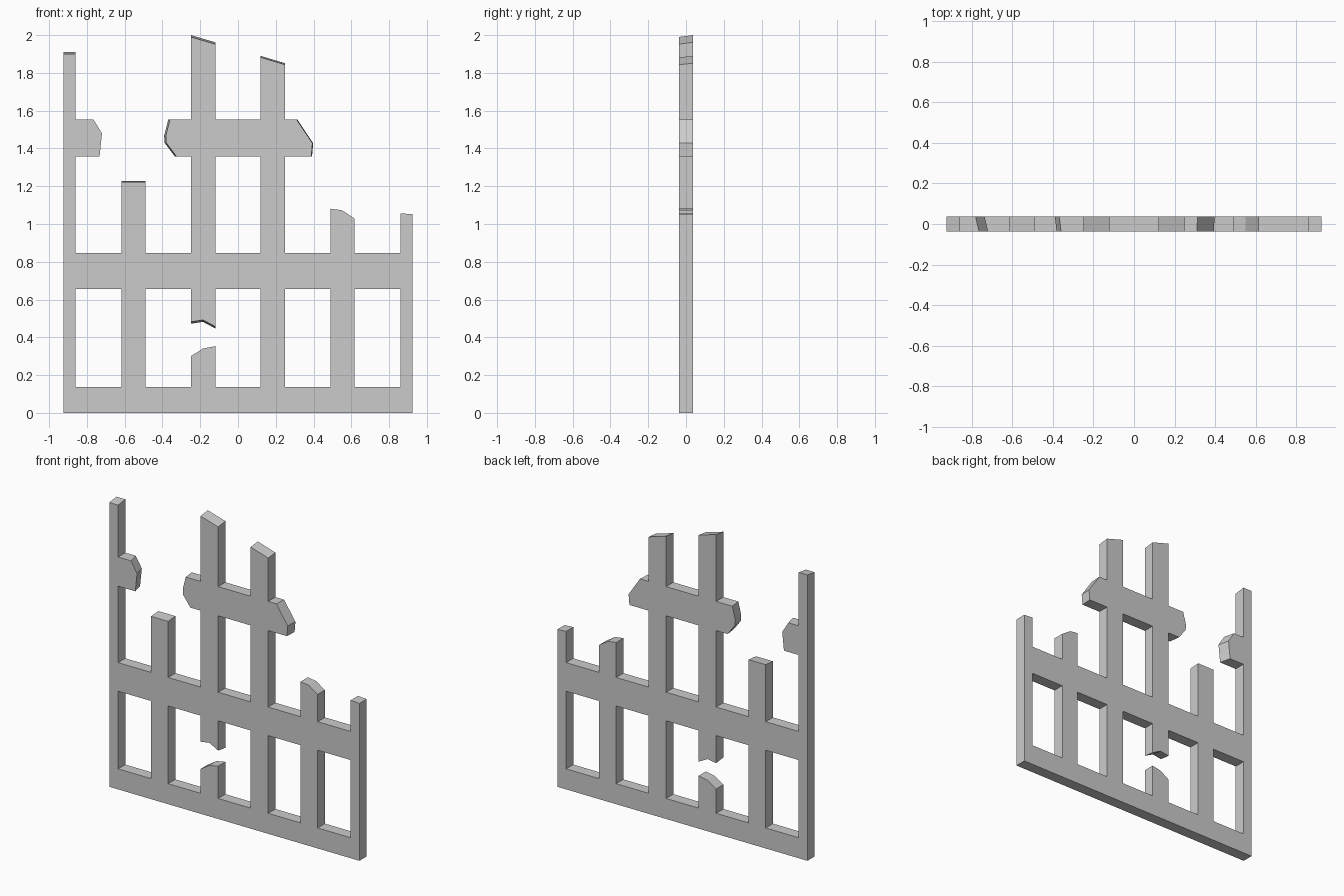
import bpy, bmesh

if "Cube" in bpy.data.objects:
    bpy.data.objects.remove(bpy.data.objects["Cube"])

H = 0.038                      # half thickness
A, B, C, D, E, F = 0.925, 0.86, 0.616, 0.49, 0.25, 0.12
XS = [-A, -B, -C, -D, -E, -F, F, E, D, C, B, A]
Z1, Z2, Z3, Z4, Z5 = 0.137, 0.656, 0.847, 1.358, 1.553   # rail heights

# Each cell is (front profile, back profile), counter-clockwise seen from the front
cells = []


def cell(front, back=None):
    cells.append((front, back or front))


def rect(x0, x1, z0, z1):
    cell([(x0, z0), (x1, z0), (x1, z1), (x0, z1)])


def broken(base, tip, dx=0, dz=0):
    """Piece ending in a broken edge; the back of the edge is shifted."""
    cell(base + tip, base + [(x + dx, z + dz) for x, z in tip])


def post_end(x0, x1, z0, tip, dz=0):
    broken([(x0, z0), (x1, z0)], tip, dz=dz)


# Full-width bottom and middle rails
for x0, x1 in zip(XS, XS[1:]):
    rect(x0, x1, 0, Z1)
    rect(x0, x1, Z2, Z3)

# Intact lower posts
for x0, x1 in [(-A, -B), (-C, -D), (F, E), (D, C), (B, A)]:
    rect(x0, x1, Z1, Z2)

# Snapped lower post: stub and hanging half
post_end(-E, -F, Z1, [(-F, 0.353), (-0.185, 0.341), (-E, 0.30)])
broken([(-F, Z2), (-E, Z2)], [(-E, 0.482), (-0.185, 0.492), (-F, 0.457)], dz=-0.01)

# Tall posts up to and through the upper rail
for x0, x1 in [(-A, -B), (-E, -F), (F, E)]:
    rect(x0, x1, Z3, Z4)
    rect(x0, x1, Z4, Z5)
rect(-F, F, Z4, Z5)

# Post tops
post_end(-A, -B, Z5, [(-B, 1.90), (-A, 1.90)], 0.01)
post_end(-C, -D, Z3, [(-D, 1.222), (-C, 1.222)], 0.006)
post_end(-E, -F, Z5, [(-F, 1.952), (-E, 1.99)], 0.01)
post_end(F, E, Z5, [(E, 1.843), (F, 1.882)], 0.008)
post_end(D, C, Z3, [(C, 1.03), (0.55, 1.073), (D, 1.081)])
post_end(B, A, Z3, [(A, 1.052), (B, 1.056)])

# Broken upper rail ends
broken([(-B, Z5), (-B, Z4)], [(-0.733, Z4), (-0.72, 1.48), (-0.765, Z5)], dx=-0.018)
broken([(-E, Z4), (-E, Z5)],
       [(-0.36, Z5), (-0.382, 1.468), (-0.38, 1.43), (-0.326, Z4)], dx=-0.009)
broken([(E, Z5), (E, Z4)], [(0.388, Z4), (0.394, 1.428), (0.31, Z5)], dx=0.004)

# Weld the cells into one closed solid
bm = bmesh.new()
verts = {}


def vert(p, y):
    key = (round(p[0], 4), y, round(p[1], 4))
    if key not in verts:
        verts[key] = bm.verts.new(key)
    return verts[key]


sides = {}
for front, back in cells:
    fv = [vert(p, -H) for p in front]
    bv = [vert(p, H) for p in back]
    bm.faces.new(fv)
    bm.faces.new(bv[::-1])
    for i in range(len(fv)):
        j = (i + 1) % len(fv)
        sides.setdefault(frozenset((fv[i], fv[j])), []).append((fv[j], fv[i], bv[i], bv[j]))
for quads in sides.values():
    if len(quads) == 1:        # outer edges only
        bm.faces.new(quads[0])
bmesh.ops.recalc_face_normals(bm, faces=bm.faces)

mesh = bpy.data.meshes.new("broken_fence")
bm.to_mesh(mesh)
bm.free()
bpy.context.collection.objects.link(bpy.data.objects.new("broken_fence", mesh))
